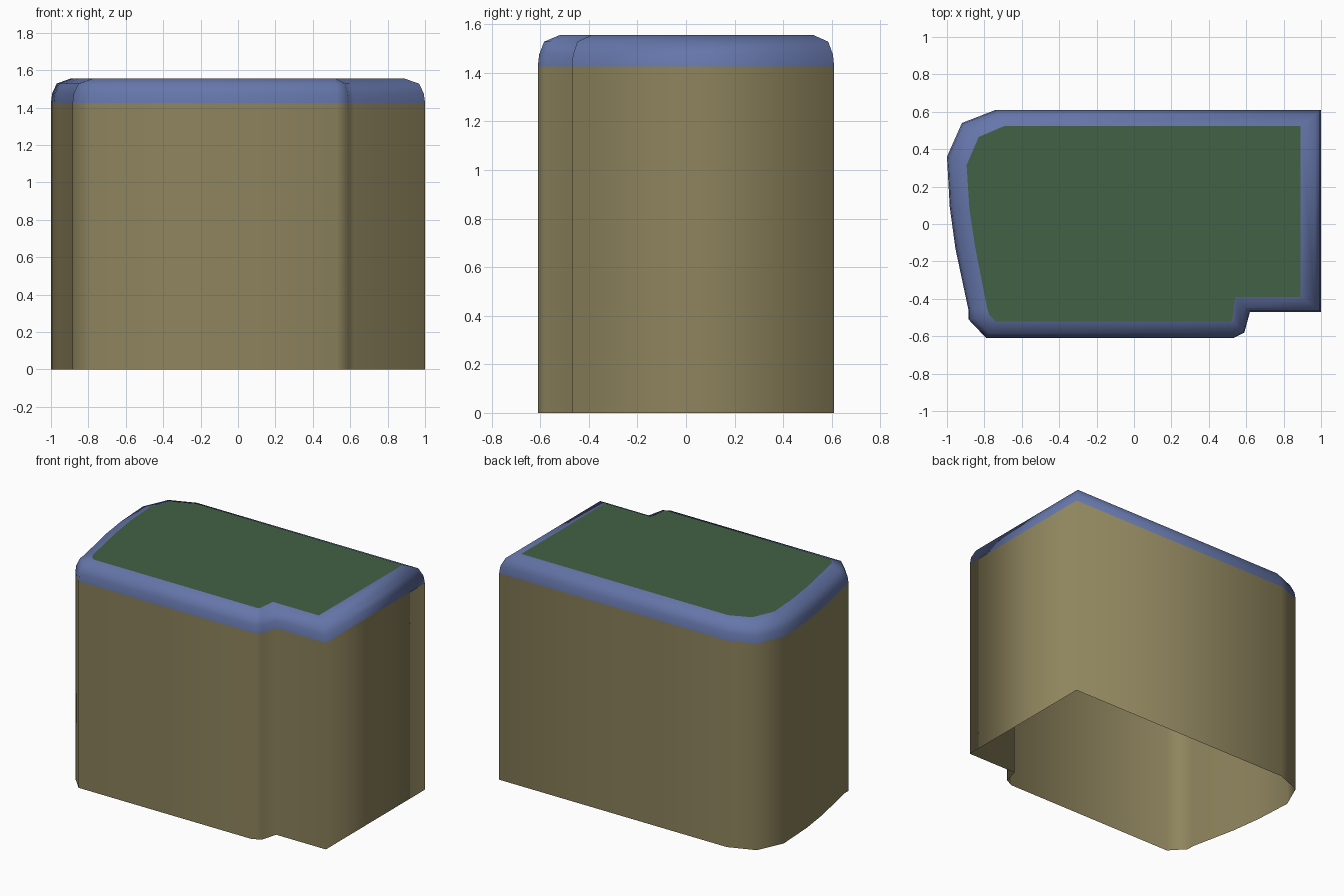
import bpy

if "Cube" in bpy.data.objects:
    bpy.data.objects.remove(bpy.data.objects["Cube"])

# Matching outlines: outer wall footprint and flat top edge (counter-clockwise)
OUTER = [(1, .61), (-.74, .61), (-.92, .54), (-1, .36), (-.985, .09), (-.955, -.13),
         (-.885, -.46), (-.885, -.51), (-.79, -.61), (.53, -.61), (.59, -.58),
         (.62, -.47), (1, -.47)]
INNER = [(.89, .525), (-.69, .525), (-.83, .465), (-.895, .315), (-.88, .08), (-.85, -.12),
         (-.785, -.45), (-.775, -.485), (-.74, -.52), (.515, -.52), (.525, -.51),
         (.54, -.39), (.89, -.39)]


def ring(t, z):
    return [(a[0] + (b[0] - a[0]) * t, a[1] + (b[1] - a[1]) * t, z)
            for a, b in zip(OUTER, INNER)]


def make_part(name, levels, colour, cap=False, smooth=True):
    n = len(OUTER)
    verts = [v for t, z in levels for v in ring(t, z)]
    faces = [(k * n + i, k * n + (i + 1) % n, (k + 1) * n + (i + 1) % n, (k + 1) * n + i)
             for k in range(len(levels) - 1) for i in range(n)]
    if cap:
        faces.append(tuple(range(n)))
    mesh = bpy.data.meshes.new(name)
    mesh.from_pydata(verts, [], faces)
    mesh.polygons.foreach_set("use_smooth", [smooth] * len(faces))
    mat = bpy.data.materials.new(name + "_colour")
    mat.diffuse_color = colour
    mat.use_nodes = True
    mat.node_tree.nodes["Principled BSDF"].inputs["Base Color"].default_value = mat.diffuse_color
    mesh.materials.append(mat)
    obj = bpy.data.objects.new(name, mesh)
    bpy.context.collection.objects.link(obj)
    return obj


# Open-bottomed walls
make_part("walls", [(0, 0), (0, 1.425)], (.27, .23, .11, 1))
# Rounded rim
make_part("rounded_rim", [(0, 1.425), (.06, 1.475), (.29, 1.528), (1, 1.555)], (.13, .18, .40, 1))
# Flat top panel
make_part("top_panel", [(1, 1.555)], (.055, .12, .06, 1), cap=True, smooth=False)
